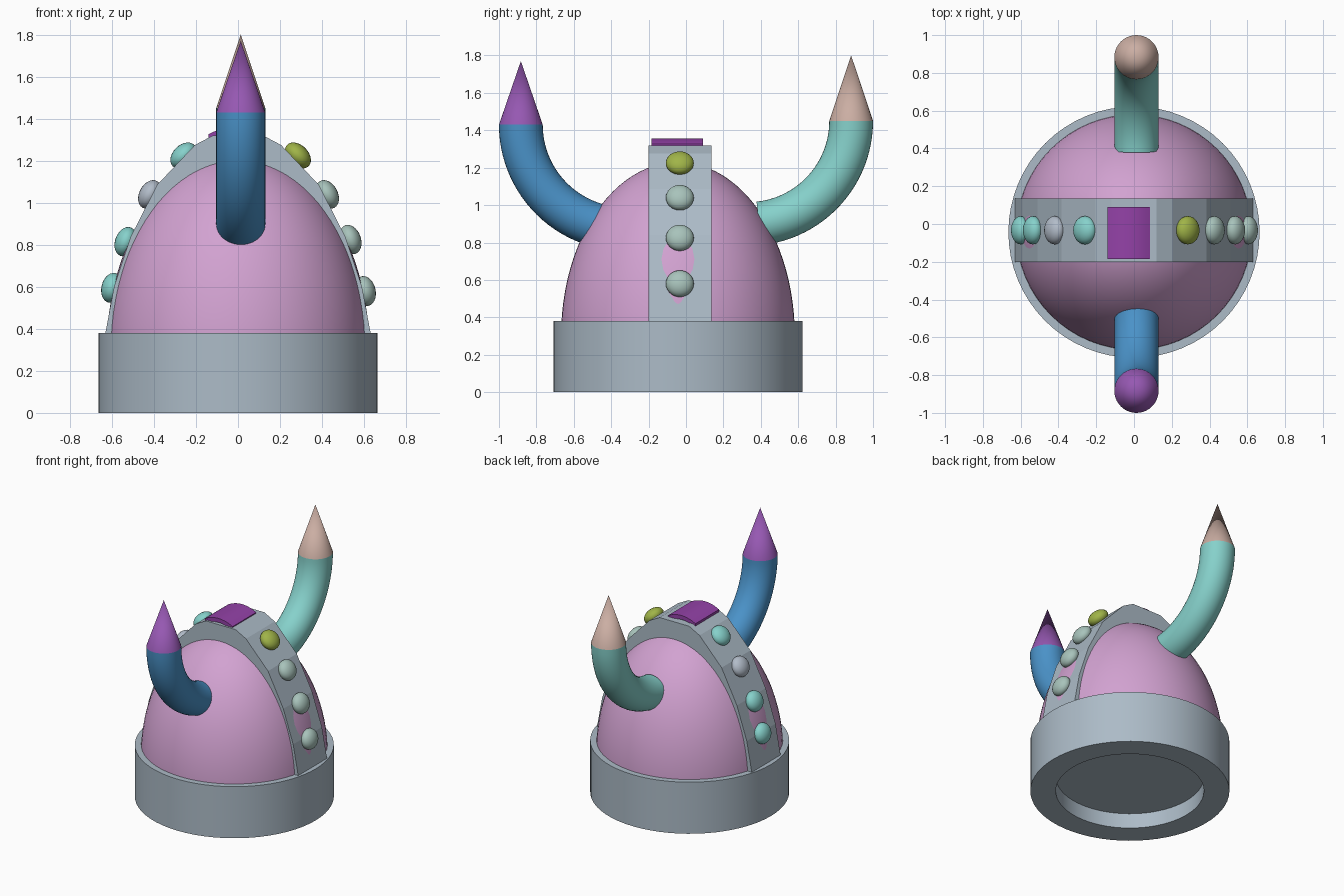
import bpy, bmesh, math
from mathutils import Matrix, Vector

if "Cube" in bpy.data.objects:
    bpy.data.objects.remove(bpy.data.objects["Cube"])

CY = -0.043   # helmet axis in y
BAND_Y = (-0.2, 0.135)


def colour(name, r, g, b):
    lin = [((c / 255 + 0.055) / 1.055) ** 2.4 for c in (r, g, b)] + [1]
    m = bpy.data.materials.new(name)
    m.use_nodes = True
    m.diffuse_color = lin
    m.node_tree.nodes["Principled BSDF"].inputs["Base Color"].default_value = lin
    return m


STEEL = colour("steel grey", 172, 187, 199)
PINK = colour("pink", 210, 162, 209)
BLUE = colour("blue", 74, 146, 200)
TEAL = colour("teal", 134, 209, 203)
TAN = colour("tan", 203, 174, 163)
VIOLET = colour("violet", 150, 88, 178)
PURPLE = colour("deep purple", 148, 66, 168)
OLIVE = colour("olive green", 160, 180, 72)
SAGE = colour("sage", 168, 195, 187)
SILVER = colour("silver", 178, 188, 201)


def finish(bm, name, mat, smooth=True):
    bmesh.ops.remove_doubles(bm, verts=bm.verts, dist=1e-5)
    bmesh.ops.recalc_face_normals(bm, faces=bm.faces)
    me = bpy.data.meshes.new(name)
    bm.to_mesh(me)
    bm.free()
    me.materials.append(mat)
    ob = bpy.data.objects.new(name, me)
    bpy.context.collection.objects.link(ob)
    if smooth:
        bpy.ops.object.select_all(action="DESELECT")
        ob.select_set(True)
        bpy.context.view_layer.objects.active = ob
        bpy.ops.object.shade_smooth_by_angle(angle=math.radians(35))
    return ob


def revolve(name, profile, mat):
    """Spin an (r, z) profile round the helmet axis."""
    bm = bmesh.new()
    vs = [bm.verts.new((r, CY, z)) for r, z in profile]
    edges = [bm.edges.new(p) for p in zip(vs, vs[1:])]
    bmesh.ops.spin(bm, geom=vs + edges, cent=(0, CY, 0), axis=(0, 0, 1),
                   angle=math.tau, steps=64, use_merge=True)
    return finish(bm, name, mat)


def extrude_y(name, outline, y0, y1, mat, smooth=False):
    """Extrude an (x, z) outline from y0 to y1."""
    bm = bmesh.new()
    face = bm.faces.new([bm.verts.new((x, y0, z)) for x, z in outline])
    new = bmesh.ops.extrude_face_region(bm, geom=[face])["geom"]
    bmesh.ops.translate(bm, vec=(0, y1 - y0, 0),
                        verts=[v for v in new if isinstance(v, bmesh.types.BMVert)])
    return finish(bm, name, mat, smooth)


# Rim with a shallow recess underneath
revolve("rim", [(0, 0.11), (0.495, 0.11), (0.495, 0), (0.665, 0),
                (0.665, 0.38), (0.55, 0.38)], STEEL)

# Dome: upper part of a tall ellipsoid
steps = [math.pi / 2 * i / 24 for i in range(25)]
revolve("dome", [(0.625 * math.cos(a), 0.3 + 0.93 * math.sin(a)) for a in steps], PINK)

# Faceted band arching over the dome
side = [(0.633, 0.37), (0.59, 0.6), (0.51, 0.84), (0.385, 1.085), (0.205, 1.275), (0.12, 1.32)]
extrude_y("arch_band", side + [(-x, z) for x, z in reversed(side)], *BAND_Y, STEEL)

# Curved plate on the crown
top = [(-0.14 + 0.0225 * i, 1.357 - 0.03 * ((i - 5) / 5) ** 2) for i in range(11)]
extrude_y("crown_plate", top + [(x, z - 0.03) for x, z in reversed(top)],
          -0.185, 0.09, PURPLE, True)

# Gems along both sides of the band: x, z, tilt of the surface normal, colour
gems = [(0.285, 1.225, 45, OLIVE), (0.425, 1.04, 28, SAGE),
        (0.535, 0.825, 20, SAGE), (0.605, 0.58, 13, SAGE),
        (-0.26, 1.225, 45, TEAL), (-0.42, 1.04, 28, SILVER),
        (-0.535, 0.815, 20, TEAL), (-0.6, 0.595, 13, TEAL)]
for i, (x, z, tilt, mat) in enumerate(gems):
    sign = 1 if x > 0 else -1
    mtx = (Matrix.Translation((x, -0.033, z))
           @ Matrix.Rotation(-sign * math.radians(tilt), 4, "Y")
           @ Matrix.Diagonal((0.05, 0.075, 0.072, 1)))
    bm = bmesh.new()
    bmesh.ops.create_uvsphere(bm, u_segments=24, v_segments=14, radius=1, matrix=mtx)
    finish(bm, ("left" if sign > 0 else "right") + f"_gem_{i % 4 + 1}", mat)


def horn(name, y, z, bend, tip_z, horn_mat, tip_mat):
    """Tube bending down from (y, z) into the dome, with a conical tip."""
    sign = 1 if y > 0 else -1
    x, r = 0.013, 0.117
    bm = bmesh.new()
    ring = bmesh.ops.create_circle(bm, cap_ends=False, segments=40, radius=r,
                                   matrix=Matrix.Translation((x, y, z)))["verts"]
    edges = list({e for v in ring for e in v.link_edges})
    bmesh.ops.spin(bm, geom=ring + edges, cent=(x, y - sign * bend, z),
                   axis=(1, 0, 0), angle=-sign * math.radians(84), steps=24)
    bmesh.ops.holes_fill(bm, edges=bm.edges, sides=0)
    finish(bm, name, horn_mat)

    bm = bmesh.new()
    bmesh.ops.create_cone(bm, cap_ends=True, segments=40, radius1=r, radius2=0,
                          depth=tip_z - z,
                          matrix=Matrix.Translation((x, y, (z + tip_z) / 2)))
    finish(bm, name + "_tip", tip_mat)


horn("front_horn", -0.883, 1.43, 0.558, 1.77, BLUE, VIOLET)
horn("back_horn", 0.883, 1.45, 0.551, 1.8, TEAL, TAN)
